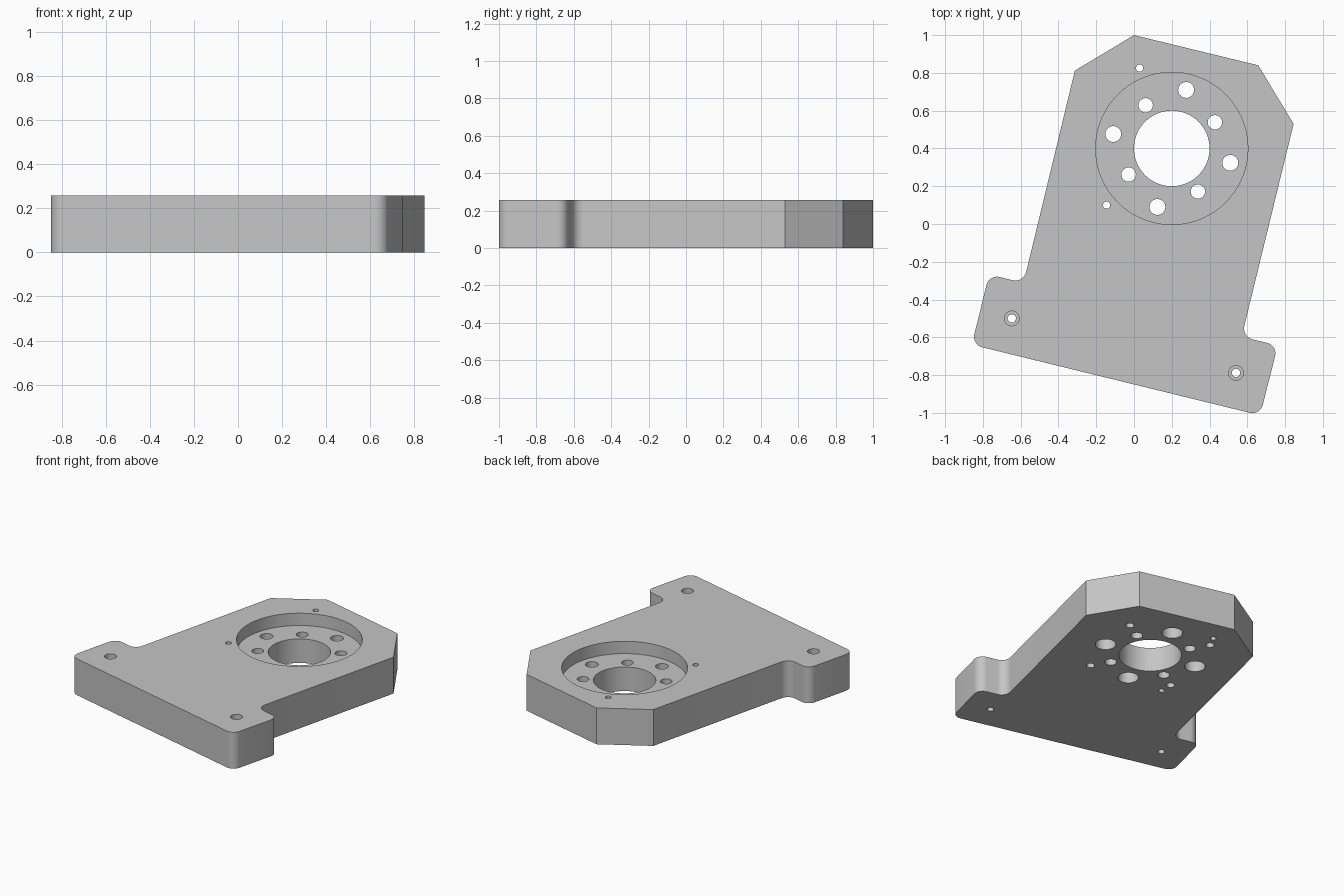
import bpy, bmesh, math
from mathutils import Vector, Matrix

cube = bpy.data.objects.get("Cube")
if cube:
    bpy.data.objects.remove(cube, do_unlink=True)

HEIGHT = 0.257
FLOOR = 0.17                      # level of the round recess floor
BORE = Vector((0.2, 0.4))         # centre of the bearing bore
TILT = math.radians(-13.8)

metal = bpy.data.materials.new("grey_metal")
metal.use_nodes = True
colour = (0.56, 0.56, 0.56, 1)
metal.diffuse_color = colour
metal.node_tree.nodes["Principled BSDF"].inputs["Base Color"].default_value = colour


def add_object(name, bm):
    bmesh.ops.recalc_face_normals(bm, faces=bm.faces)
    mesh = bpy.data.meshes.new(name)
    bm.to_mesh(mesh)
    bm.free()
    mesh.materials.append(metal)
    obj = bpy.data.objects.new(name, mesh)
    bpy.context.collection.objects.link(obj)
    return obj


def fillet(prev, corner, after, radius, steps=10):
    """Points of an arc that rounds one corner of the outline."""
    a, b = (prev - corner).normalized(), (after - corner).normalized()
    half = a.angle(b) / 2
    centre = corner + (a + b).normalized() * radius / math.sin(half)
    start = corner + a * radius / math.tan(half) - centre
    end = corner + b * radius / math.tan(half) - centre
    sweep = math.atan2(start.x * end.y - start.y * end.x, start.dot(end))
    return [centre + Matrix.Rotation(sweep * i / steps, 2) @ start
            for i in range(steps + 1)]


# Plate outline: x, y, corner radius
corners = [(0, 1, 0), (-0.313, 0.812, 0), (-0.585, -0.312, 0.06),
           (-0.767, -0.267, 0.057), (-0.859, -0.639, 0.057),
           (0.668, -1.013, 0.057), (0.761, -0.643, 0.057),
           (0.57, -0.597, 0.06), (0.845, 0.53, 0), (0.658, 0.84, 0)]
points = [Vector(c[:2]) for c in corners]
outline = []
for i, (x, y, radius) in enumerate(corners):
    if radius:
        outline += fillet(points[i - 1], points[i], points[(i + 1) % len(points)], radius)
    else:
        outline.append(points[i])

bm = bmesh.new()
face = bm.faces.new([bm.verts.new((p.x, p.y, 0)) for p in outline])
raised = bmesh.ops.extrude_face_region(bm, geom=[face])["geom"]
bmesh.ops.translate(bm, vec=(0, 0, HEIGHT),
                    verts=[v for v in raised if isinstance(v, bmesh.types.BMVert)])
plate = add_object("mounting_plate", bm)
bpy.ops.object.select_all(action='DESELECT')
bpy.context.view_layer.objects.active = plate
plate.select_set(True)


def drill(centre, radius, low, high, sides=32):
    """Cut a round hole between two heights."""
    bm = bmesh.new()
    bmesh.ops.create_cone(bm, cap_ends=True, segments=sides, radius1=radius,
                          radius2=radius, depth=high - low,
                          matrix=Matrix.Translation((centre[0], centre[1], (low + high) / 2)))
    cutter = add_object("hole_cutter", bm)
    mod = plate.modifiers.new("hole", 'BOOLEAN')
    mod.operation = 'DIFFERENCE'
    mod.solver = 'EXACT'
    mod.object = cutter
    bpy.ops.object.modifier_apply(modifier=mod.name)
    bpy.data.objects.remove(cutter, do_unlink=True)


UNDER, OVER = -0.1, HEIGHT + 0.1

# Round recess and central bore
drill(BORE, 0.403, FLOOR, OVER, 72)
drill(BORE, 0.2, UNDER, OVER, 64)

# Bolt circle: counterbored holes, inner holes and blind holes underneath
for quarter in range(4):
    turn = Matrix.Rotation(TILT + quarter * math.pi / 2, 2)
    straight = turn @ Vector((0, 1))
    diagonal = turn @ Vector((1, 1)).normalized()
    outer = BORE + straight * 0.319
    drill(outer, 0.042, UNDER, OVER)
    drill(outer, 0.066, UNDER, 0.1)
    drill(BORE + diagonal * 0.267, 0.038, UNDER, OVER)
    drill(BORE + diagonal * 0.404, 0.027, UNDER, 0.12, 24)

# Small pin holes beside the recess
for centre in ((0.03, 0.825), (-0.145, 0.1)):
    drill(centre, 0.019, UNDER, OVER, 20)

# Stepped screw holes in the feet
for centre in ((-0.647, -0.5), (0.54, -0.788)):
    drill(centre, 0.022, UNDER, OVER, 24)
    drill(centre, 0.039, 0.12, OVER)

bpy.ops.object.shade_smooth_by_angle(angle=math.radians(30))
